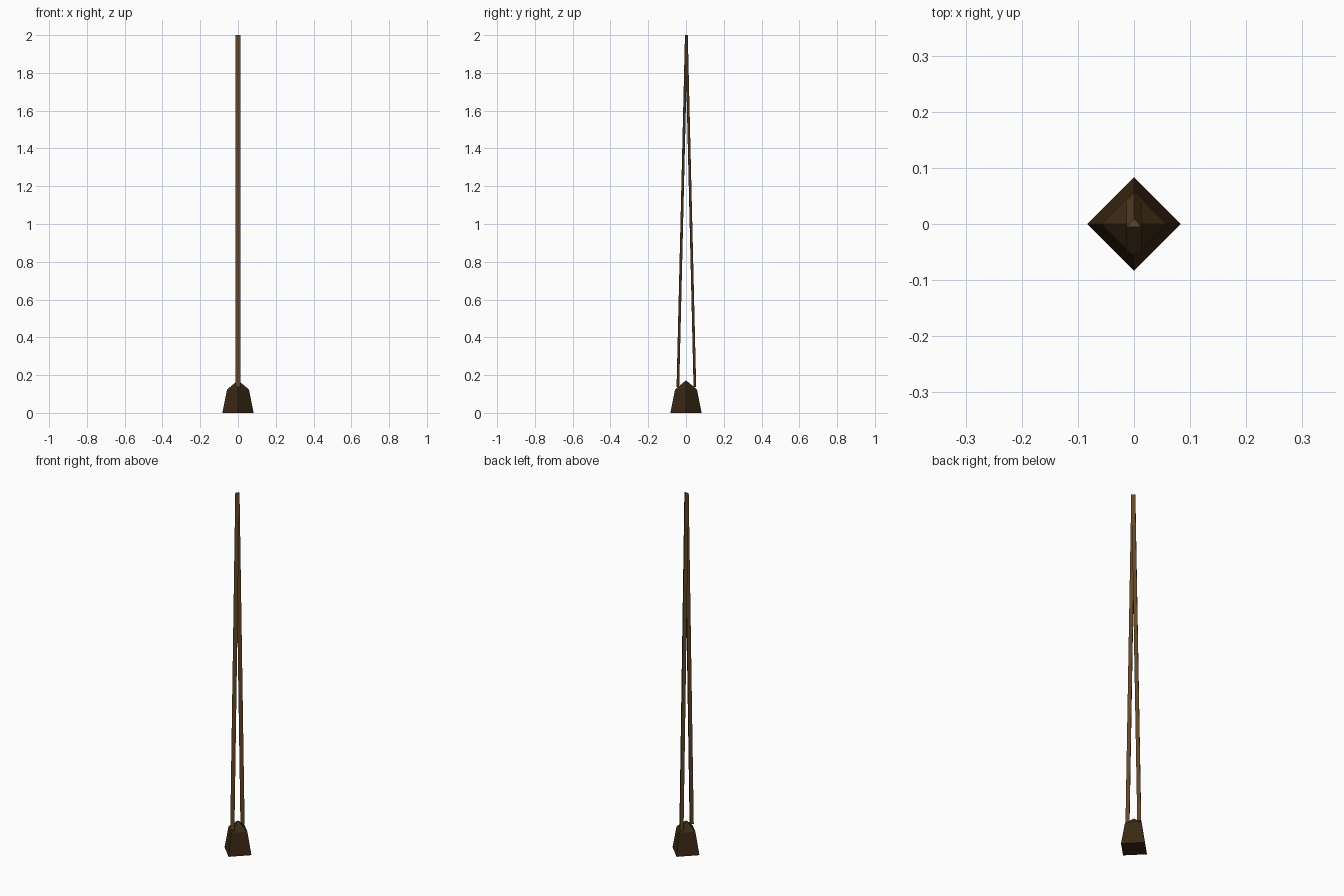
import bpy, bmesh
from math import cos, sin, pi

if "Cube" in bpy.data.objects:
    bpy.data.objects.remove(bpy.data.objects["Cube"])


def material(name, color):
    m = bpy.data.materials.new(name)
    m.diffuse_color = (*color, 1)
    m.use_nodes = True
    m.node_tree.nodes["Principled BSDF"].inputs["Base Color"].default_value = m.diffuse_color
    return m


def loft(name, rings, mat):
    """Flat-shaded solid skinned through rings of equal size, capped at both ends."""
    bm = bmesh.new()
    loops = [[bm.verts.new(p) for p in ring] for ring in rings]
    n = len(loops[0])
    for a, b in zip(loops, loops[1:]):
        for i in range(n):
            j = (i + 1) % n
            bm.faces.new((a[i], a[j], b[j], b[i]))
    bm.faces.new(loops[0][::-1])
    bm.faces.new(loops[-1])
    bmesh.ops.remove_doubles(bm, verts=bm.verts, dist=1e-5)
    bmesh.ops.recalc_face_normals(bm, faces=bm.faces)
    me = bpy.data.meshes.new(name)
    bm.to_mesh(me)
    bm.free()
    me.materials.append(mat)
    ob = bpy.data.objects.new(name, me)
    bpy.context.collection.objects.link(ob)
    return ob


wood = material("brown wood", (0.125, 0.06, 0.021))
dark = material("dark brown", (0.043, 0.021, 0.007))


def diamond(r, z):
    return [(r * cos(i * pi / 2), r * sin(i * pi / 2), z) for i in range(4)]


def triangle(y, z):
    return [(-0.013, y - 0.005, z), (0.013, y - 0.005, z), (0, y + 0.009, z)]


# Diamond base block with a pyramid cap
loft("base", [diamond(0.083, 0), diamond(0.058, 0.124), diamond(0.0005, 0.172)], dark)

# Two triangular poles leaning together at the tip
for side, name in ((-1, "front_pole"), (1, "back_pole")):
    loft(name, [triangle(side * 0.045, 0.136), triangle(side * 0.0005, 2.0)], wood)
